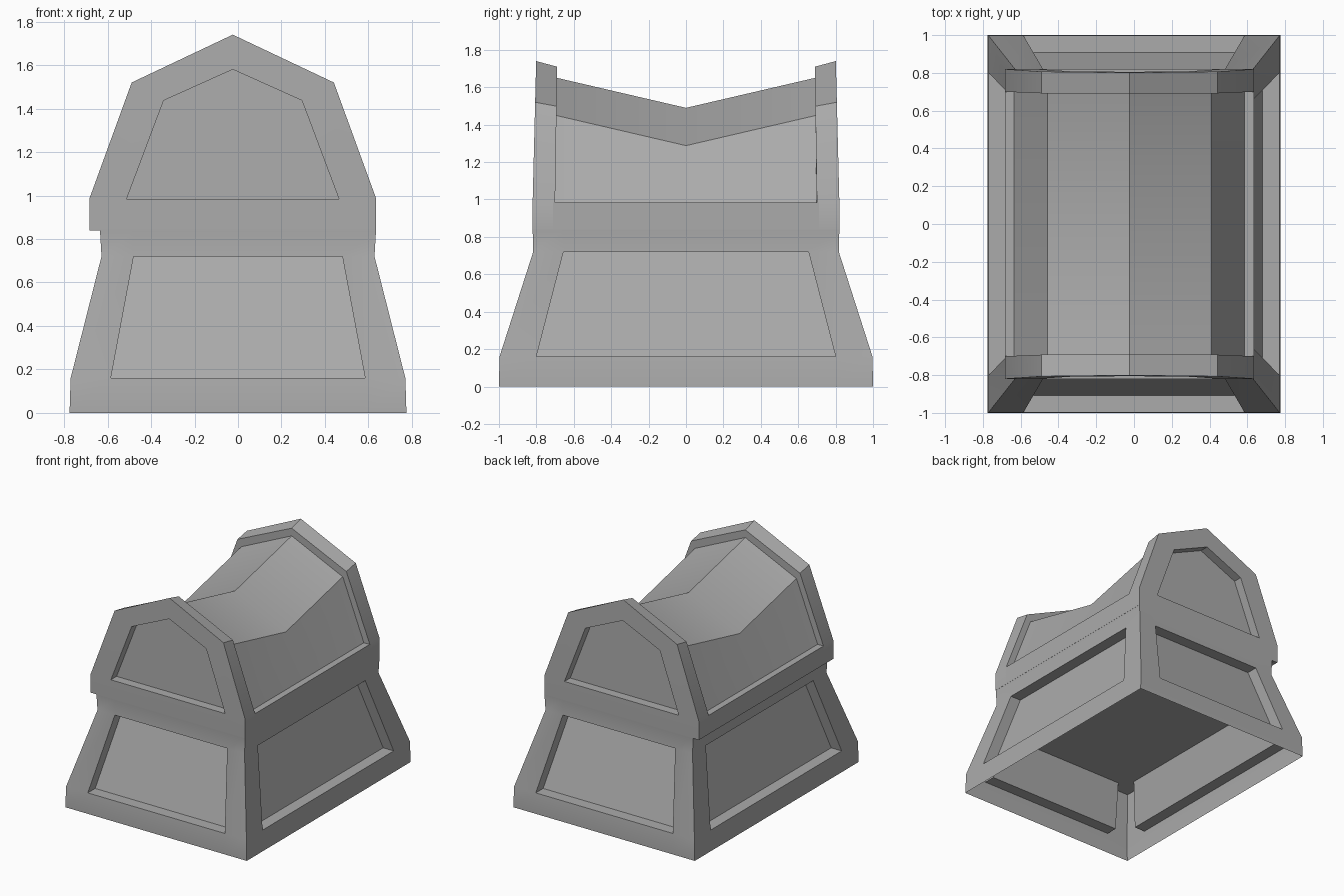
import bpy, bmesh
from math import radians
from mathutils import Vector

cube = bpy.data.objects.get("Cube")
if cube:
    bpy.data.objects.remove(cube, do_unlink=True)

grey = bpy.data.materials.new("plain grey")
grey.use_nodes = True
COLOUR = (0.41, 0.41, 0.41, 1)
grey.diffuse_color = COLOUR
grey.node_tree.nodes["Principled BSDF"].inputs["Base Color"].default_value = COLOUR

LID_X = -0.024  # the lid sits slightly off centre


def finish(bm, name, recalc=True):
    if recalc:
        bmesh.ops.recalc_face_normals(bm, faces=bm.faces[:])
    mesh = bpy.data.meshes.new(name)
    bm.to_mesh(mesh)
    bm.free()
    mesh.materials.append(grey)
    obj = bpy.data.objects.new(name, mesh)
    bpy.context.collection.objects.link(obj)
    bpy.ops.object.select_all(action='DESELECT')
    obj.select_set(True)
    bpy.context.view_layer.objects.active = obj
    bpy.ops.object.shade_smooth_by_angle(angle=radians(30))
    return obj


def sink(bm, face, offset):
    """Push a face inwards, leaving walls around it."""
    new = bmesh.ops.extrude_face_region(bm, geom=[face])["geom"]
    bmesh.ops.translate(bm, vec=offset, verts=[v for v in new if isinstance(v, bmesh.types.BMVert)])
    if face.is_valid:
        bmesh.ops.delete(bm, geom=[face], context='FACES_ONLY')


# Base: flared open shell; each row is z, half width, half length, panel half sizes
ROWS = [(0, 0.775, 1.0, 0.585, 0.80), (0.16, 0.77, 0.997, 0.585, 0.80),
        (0.72, 0.628, 0.817, 0.48, 0.655), (0.84, 0.635, 0.82, 0.48, 0.655)]


def base_ring(bm, z, hx, hy, px, py):
    points = [(-hx, -hy), (-px, -hy), (px, -hy), (hx, -hy), (hx, -py), (hx, py),
              (hx, hy), (px, hy), (-px, hy), (-hx, hy), (-hx, py), (-hx, -py)]
    return [bm.verts.new((x, y, z)) for x, y in points]


bm = bmesh.new()
rings = [base_ring(bm, *row) for row in ROWS]
panels = []
for level, (low, high) in enumerate(zip(rings, rings[1:])):
    for i in range(12):
        j = (i + 1) % 12
        face = bm.faces.new((low[i], low[j], high[j], high[i]))
        if level == 1 and i % 3 == 1:
            panels.append(face)

# Sunken panels on the four walls
INWARD = [Vector((0, 1, 0)), Vector((-1, 0, 0)), Vector((0, -1, 0)), Vector((1, 0, 0))]
for face, direction in zip(panels, INWARD):
    sink(bm, face, direction * 0.09)

# Raised floor cut to fit the inside of the shell
floor = bm.copy()
cut = bmesh.ops.bisect_plane(floor, geom=floor.verts[:] + floor.edges[:] + floor.faces[:],
                             plane_co=(0, 0, 0.48), plane_no=(0, 0, 1))["geom_cut"]
walls = floor.faces[:]
bmesh.ops.edgeloop_fill(floor, edges=[e for e in cut if isinstance(e, bmesh.types.BMEdge)])
bmesh.ops.delete(floor, geom=walls, context='FACES')
for face in floor.faces:
    face.normal_update()
    if face.normal.z > 0:
        face.normal_flip()
finish(bm, "chest_base", recalc=False)
finish(floor, "chest_floor", recalc=False)

# Lid middle: saddle roof above a straight band, lowest halfway along
bm = bmesh.new()
sections = []
for y, dip in ((-0.71, 0), (0, 0.165), (0.71, 0)):
    half = [(0.66, 0.84), (0.66, 0.985), (0.61, 0.985), (0.433, 1.453 - dip)]
    outline = half + [(0, 1.655 - dip)] + [(-x, z) for x, z in reversed(half)]
    sections.append([bm.verts.new((x + LID_X, y, z)) for x, z in outline])
for a, b in zip(sections, sections[1:]):
    for i in range(len(a)):
        j = (i + 1) % len(a)
        bm.faces.new((a[i], a[j], b[j], b[i]))
finish(bm, "lid_middle")

# Lid ends: thick gabled frames with a sunken panel
FRAME = [(-0.66, 0.84), (-0.66, 0.985), (-0.465, 1.52), (0, 1.74),
         (0.465, 1.52), (0.66, 0.985), (0.66, 0.84)]
PANEL = [(-0.488, 0.985), (-0.318, 1.437), (0, 1.58), (0.318, 1.437), (0.488, 0.985)]


def lid_end(name, side):
    def outer(x, z):
        lean = max(0, z - 0.985) * 0.025
        return bm.verts.new((x + LID_X, side * (0.82 - lean), z))

    def inner(x, z):
        rise = max(0, z - 0.985)
        return bm.verts.new((x + LID_X, side * (0.70 - rise * 0.015), z - rise * 0.04))

    bm = bmesh.new()
    front = [outer(*p) for p in FRAME]
    panel = [outer(*p) for p in PANEL]
    back = [inner(*p) for p in FRAME]
    for i in range(4):
        bm.faces.new((front[i + 1], front[i + 2], panel[i + 1], panel[i]))
    bm.faces.new((front[0], front[1], panel[0], panel[4], front[5], front[6]))
    for i in range(7):
        j = (i + 1) % 7
        bm.faces.new((front[i], front[j], back[j], back[i]))
    bm.faces.new(back)
    sink(bm, bm.faces.new(panel), Vector((0, -side * 0.07, 0)))
    finish(bm, name)


lid_end("lid_front_end", -1)
lid_end("lid_back_end", 1)
